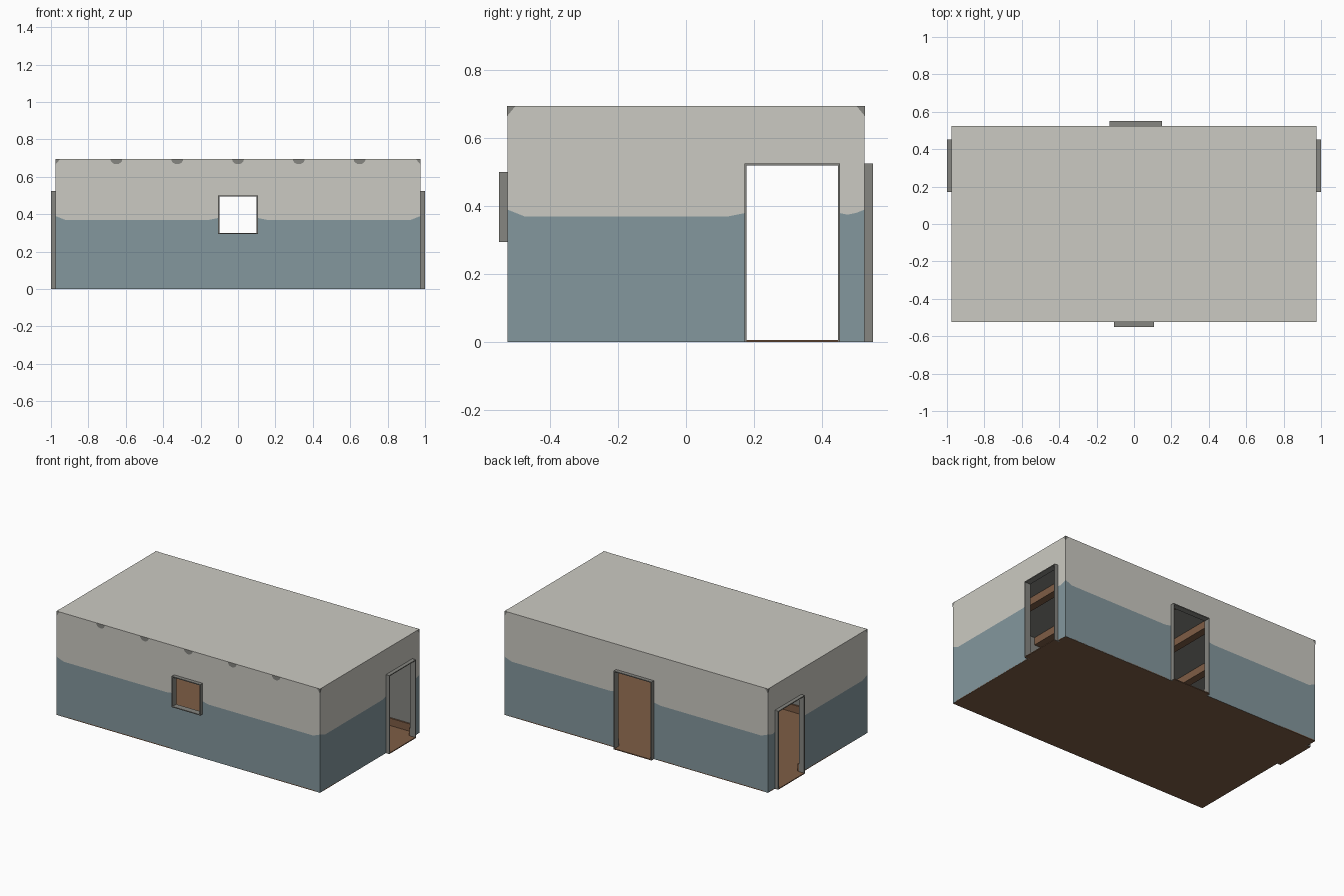
import bpy, bmesh, math
from mathutils import Vector

cube = bpy.data.objects.get("Cube")
if cube:
    bpy.data.objects.remove(cube)


def material(name, rgb):
    m = bpy.data.materials.new(name)
    m.use_nodes = True
    m.diffuse_color = (*rgb, 1)
    m.node_tree.nodes["Principled BSDF"].inputs["Base Color"].default_value = (*rgb, 1)
    return m


CREAM = material("cream plaster", (0.60, 0.59, 0.54))
BLUE = material("blue paint", (0.23, 0.31, 0.34))
GREY = material("grey lining", (0.24, 0.24, 0.22))
BROWN = material("brown wood", (0.21, 0.11, 0.06))

HX, HY, TOP, THICK = 0.975, 0.525, 0.695, 0.015
OUT, RIM = 0.025, 0.006
UP = Vector((0, 0, 1))


def finish(name, bm, mats):
    me = bpy.data.meshes.new(name)
    bm.to_mesh(me)
    bm.free()
    for m in mats:
        me.materials.append(m)
    ob = bpy.data.objects.new(name, me)
    bpy.context.scene.collection.objects.link(ob)
    return ob


def face(bm, points, mat=0):
    f = bm.faces.new([bm.verts.new(p) for p in points])
    f.material_index = mat


def box(name, a, b, mat):
    bm = bmesh.new()
    bmesh.ops.create_cube(bm, size=1)
    lo = [min(p, q) for p, q in zip(a, b)]
    hi = [max(p, q) for p, q in zip(a, b)]
    for v in bm.verts:
        v.co = [l + (c + 0.5) * (h - l) for l, h, c in zip(lo, hi, v.co)]
    return finish(name, bm, [mat])


def wall(side, along, half, dist, hole):
    """One painted wall with its lining, opening, projecting frame and skirting."""
    d = Vector(along)
    n = d.cross(UP)
    u0, u1, z0, z1 = hole

    def at(u, z, off=0):
        return d * u + n * (dist + off) + UP * z

    def paint_line(u):
        # the paint edge lifts slightly at corners and beside the opening
        gap = min(half - abs(u), abs(u - u0), abs(u - u1))
        lift = 0.02 if half - abs(u) < 0.03 else 0.01
        return 0.37 + lift * max(0, 1 - gap / 0.05)

    # outer skin in strips, blue below and cream above
    bm = bmesh.new()
    cuts = sorted({-half, -half + 0.015, -half + 0.05, u0 - 0.05, u0, u1,
                   u1 + 0.05, half - 0.05, half - 0.015, half})
    for a, b in zip(cuts, cuts[1:]):
        inside = u0 <= (a + b) / 2 <= u1
        pa, pb = paint_line(a), paint_line(b)
        bands = [(0, 0, pa, pb, 0), (pa, pb, TOP, TOP, 1)]
        if inside:
            bands = [(z1, z1, TOP, TOP, 1)]
            if z0 > 0:
                bands.append((0, 0, z0, z0, 0))
        for la, lb, ha, hb, m in bands:
            face(bm, [at(a, la), at(b, lb), at(b, hb), at(a, ha)], m)
    finish(side + "_wall", bm, [BLUE, CREAM])

    # inner lining
    bm = bmesh.new()
    e = half - THICK
    for a, b, lo, hi in ((-e, u0, 0, TOP), (u1, e, 0, TOP), (u0, u1, z1, TOP), (u0, u1, 0, z0)):
        if hi > lo:
            face(bm, [at(a, lo, -THICK), at(a, hi, -THICK), at(b, hi, -THICK), at(b, lo, -THICK)])
    finish(side + "_wall_lining", bm, [GREY])

    # thin frame sleeve
    def part(name, a, b, lo, hi, near, far, mat):
        box(side + name, at(a, lo, near), at(b, hi, far), mat)

    part("_frame_jamb_a", u0 - RIM / 2, u0 + RIM / 2, z0, z1, -THICK, OUT, GREY)
    part("_frame_jamb_b", u1 - RIM / 2, u1 + RIM / 2, z0, z1, -THICK, OUT, GREY)
    part("_frame_head", u0 - RIM / 2, u1 + RIM / 2, z1 - RIM / 2, z1 + RIM / 2, -THICK, OUT, GREY)
    if z0 > 0:
        part("_frame_sill", u0 - RIM / 2, u1 + RIM / 2, z0 - RIM / 2, z0 + RIM / 2, -THICK, OUT, GREY)
        part("_skirting", -e, e, 0.006, 0.055, -THICK - 0.01, -THICK, BROWN)
    else:
        part("_threshold", u0, u1, 0, 0.006, -THICK, OUT, BROWN)
        part("_skirting_a", -e, u0, 0.006, 0.055, -THICK - 0.01, -THICK, BROWN)
        part("_skirting_b", u1, e, 0.006, 0.055, -THICK - 0.01, -THICK, BROWN)


wall("front", (1, 0, 0), HX, HY, (-0.103, 0.103, 0.297, 0.498))
wall("back", (-1, 0, 0), HX, HY, (-0.147, 0.127, 0, 0.522))
wall("left", (0, 1, 0), HY, HX, (0.175, 0.45, 0, 0.522))
wall("right", (0, -1, 0), HY, HX, (-0.45, -0.175, 0, 0.522))

# floor
box("floor", (-HX, -HY, 0), (HX, HY, 0.006), BROWN)

# roof with a grey rim, and the ceiling beneath it
bm = bmesh.new()
face(bm, [(-HX, -HY, TOP), (HX, -HY, TOP), (HX, HY, TOP), (-HX, HY, TOP)])
bmesh.ops.inset_region(bm, faces=bm.faces[:], thickness=THICK, use_boundary=True)
for f in bm.faces:
    c = f.calc_center_median()
    f.material_index = 0 if c.xy.length < 0.1 else 1
finish("roof", bm, [CREAM, GREY])
box("ceiling", (-HX + THICK, -HY + THICK, 0.68), (HX - THICK, HY - THICK, 0.688), GREY)

# ceiling beams and the marks of their ends on the front wall
for i in range(5):
    x = (i - 2) * 0.325
    box(f"ceiling_beam_{i + 1}", (x - 0.025, -HY + THICK, 0.63),
        (x + 0.025, HY - THICK, 0.68), BROWN)
    bm = bmesh.new()
    arc = [math.pi + math.pi * k / 8 for k in range(9)]
    face(bm, [(x + 0.032 * math.cos(t), -HY - 0.001, TOP + 0.028 * math.sin(t)) for t in arc])
    finish(f"beam_end_mark_{i + 1}", bm, [GREY])

# small grey marks at the top corners of the walls
bm = bmesh.new()
for sx in (-1, 1):
    for sy in (-1, 1):
        cx, cy = sx * (HX + 0.001), sy * (HY + 0.001)
        for p, q in (((cx - sx * 0.025, cy), (cx, cy)), ((cx, cy - sy * 0.025), (cx, cy))):
            face(bm, [(*p, TOP), (*q, TOP), (*q, TOP - 0.03)])
bmesh.ops.recalc_face_normals(bm, faces=bm.faces[:])
for f in bm.faces:
    if f.normal.dot(f.calc_center_median()) < 0:
        f.normal_flip()
finish("corner_marks", bm, [GREY])
